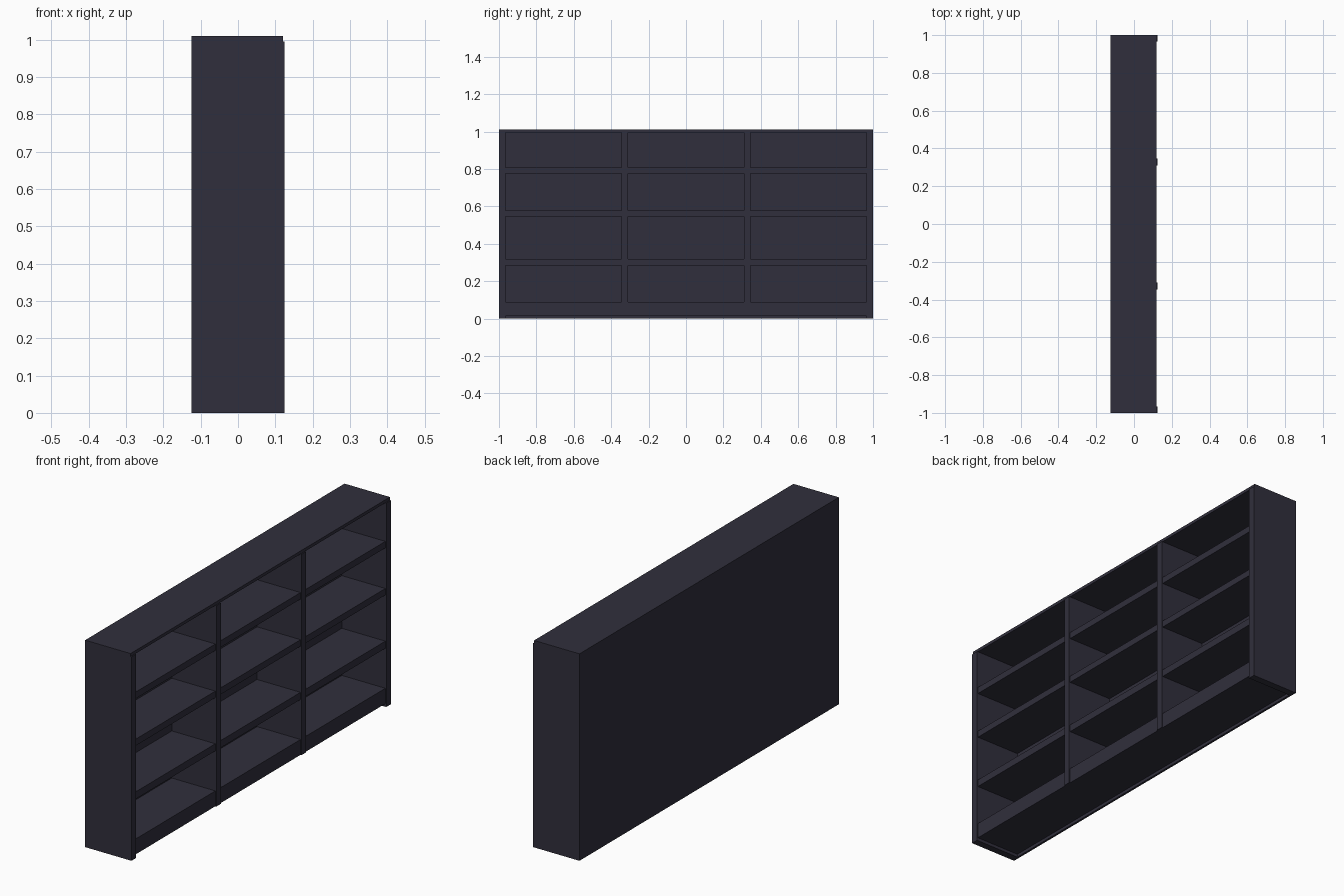
import bpy
import bmesh
from mathutils import Vector

if "Cube" in bpy.data.objects:
    bpy.data.objects.remove(bpy.data.objects["Cube"])

# Single dark paint colour
paint = bpy.data.materials.new("dark_slate_paint")
paint.diffuse_color = (0.030, 0.028, 0.045, 1)
paint.use_nodes = True
paint.node_tree.nodes["Principled BSDF"].inputs["Base Color"].default_value = paint.diffuse_color


def box(name, x, y, z):
    """Box from (min, max) pairs on each axis."""
    bm = bmesh.new()
    bmesh.ops.create_cube(bm, size=1)
    for v in bm.verts:
        v.co = Vector([(r[0] + r[1]) / 2 + c * (r[1] - r[0])
                       for c, r in zip(v.co, (x, y, z))])
    me = bpy.data.meshes.new(name)
    bm.to_mesh(me)
    bm.free()
    me.materials.append(paint)
    ob = bpy.data.objects.new(name, me)
    bpy.context.collection.objects.link(ob)
    return ob


BACK, INNER, BODY, FRONT = -0.125, -0.115, 0.12, 0.125
TOP, CEIL, BASE = 1.01, 0.995, 0.015
SIDE, DIV_IN, DIV_OUT = 0.965, 0.311, 0.346

# Carcass: back, top and plinth (the open side faces +x)
box("back_panel", (BACK, INNER), (-SIDE, SIDE), (0, CEIL))
box("top_board", (BACK, BODY), (-1, 1), (CEIL, TOP))
box("plinth", (INNER, BODY), (-SIDE, SIDE), (BASE, 0.09))

# End panels and dividers, their front edges standing slightly proud
for s, label in ((-1, "left"), (1, "right")):
    box(label + "_end_panel", (BACK, FRONT), sorted((s * SIDE, s)), (0, CEIL))
    box(label + "_divider", (INNER, FRONT),
        sorted((s * DIV_IN, s * DIV_OUT)), (BASE, CEIL))

# Shelves in each of the three bays
bays = ((-SIDE, -DIV_OUT), (-DIV_IN, DIV_IN), (DIV_OUT, SIDE))
levels = ((0.285, 0.32), (0.545, 0.577), (0.775, 0.807))
for bay in bays:
    for level in levels:
        box("shelf", (INNER, BODY), bay, level)
